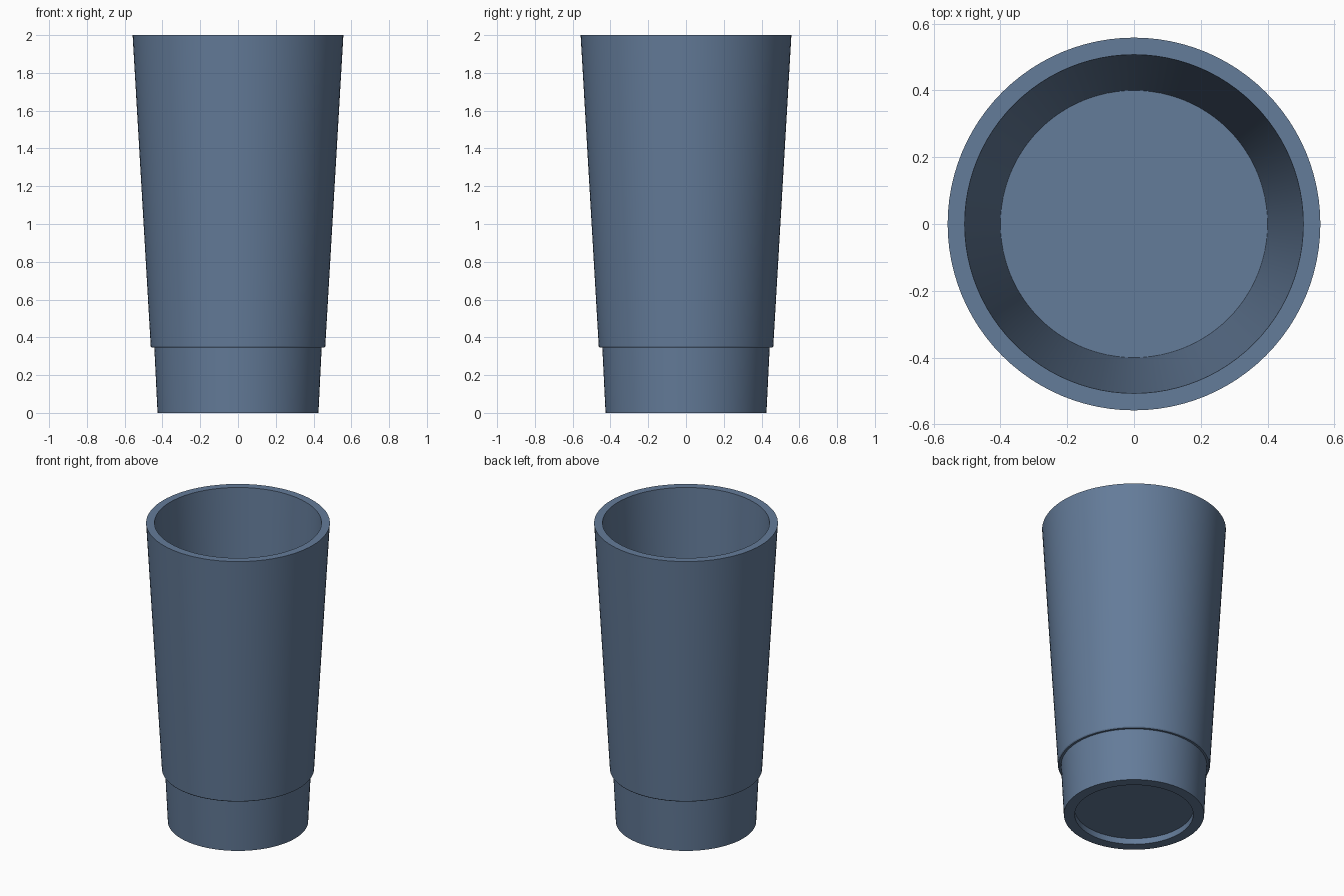
import bpy, bmesh, math

cube = bpy.data.objects.get("Cube")
if cube:
    bpy.data.objects.remove(cube, do_unlink=True)

BLUE = (0.127, 0.2, 0.32, 1.0)
mat = bpy.data.materials.new("slate_blue")
mat.use_nodes = True
mat.diffuse_color = BLUE
mat.node_tree.nodes["Principled BSDF"].inputs["Base Color"].default_value = BLUE


def lathe(name, profile, steps=96):
    """Spin a (radius, height) profile around z into one closed solid."""
    bm = bmesh.new()
    verts = [bm.verts.new((r, 0, z)) for r, z in profile]
    edges = [bm.edges.new(pair) for pair in zip(verts, verts[1:])]
    bmesh.ops.spin(bm, geom=verts + edges, cent=(0, 0, 0), axis=(0, 0, 1),
                   angle=2 * math.pi, steps=steps, use_duplicate=False)
    bmesh.ops.remove_doubles(bm, verts=bm.verts, dist=0.0001)
    bmesh.ops.recalc_face_normals(bm, faces=bm.faces)
    mesh = bpy.data.meshes.new(name)
    bm.to_mesh(mesh)
    bm.free()
    mesh.materials.append(mat)
    obj = bpy.data.objects.new(name, mesh)
    bpy.context.collection.objects.link(obj)
    bpy.ops.object.select_all(action="DESELECT")
    obj.select_set(True)
    bpy.context.view_layer.objects.active = obj
    bpy.ops.object.shade_smooth_by_angle(angle=math.radians(25))
    return obj


lathe("tumbler_cup", [
    (0, 0.04), (0.36, 0.04), (0.36, 0),         # recessed underside
    (0.426, 0), (0.443, 0.345),                 # narrow base
    (0.457, 0.345), (0.462, 0.352),             # step with softened edge
    (0.558, 2), (0.507, 2),                     # outer wall and flat rim
    (0.40, 0.13), (0, 0.13),                    # inner wall and floor
])
